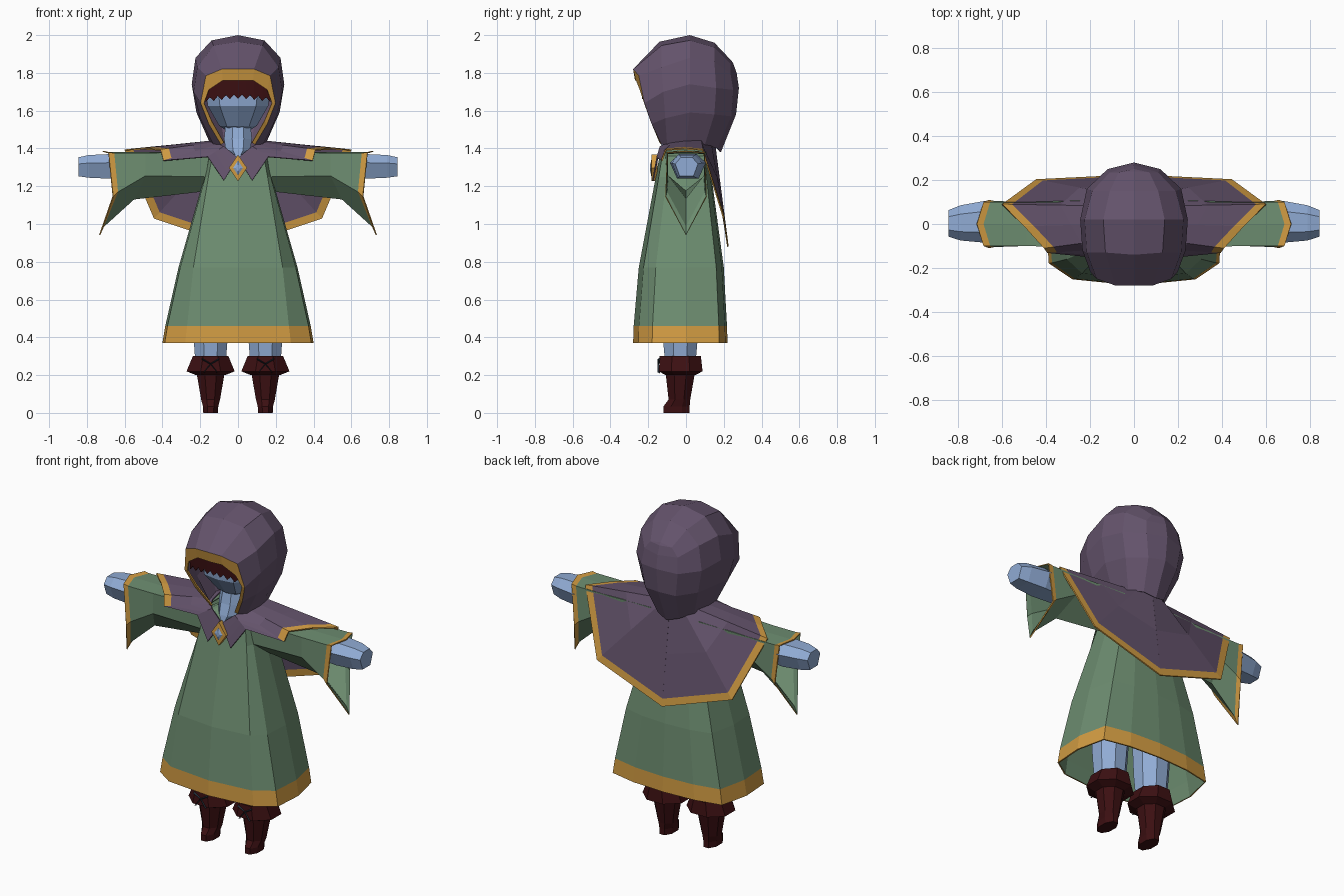
import bpy, bmesh, math

if "Cube" in bpy.data.objects:
    bpy.data.objects.remove(bpy.data.objects["Cube"])

COLORS = {
    "green cloth": (0.155, 0.270, 0.165), "purple cloth": (0.128, 0.087, 0.150),
    "gold trim": (0.640, 0.330, 0.055), "dark red leather": (0.045, 0.005, 0.006),
    "pale blue skin": (0.280, 0.410, 0.660), "dark slate lace": (0.02, 0.03, 0.045)}
MATS = {}
for n, c in COLORS.items():
    MATS[n] = bpy.data.materials.new(n)
    MATS[n].diffuse_color = (*c, 1)
GREEN, PURPLE, GOLD, RED, BLUE, SLATE = COLORS


def loft(name, rings, mats, closed=True, caps=(False, False), rule=None, thick=0, inner=0):
    """Skin a list of equal-length point rings; rule(ring, column) picks the material."""
    bm = bmesh.new()
    rows = [[bm.verts.new(p) for p in r] for r in rings]
    n = len(rows[0])
    for i in range(len(rows) - 1):
        for j in range(n if closed else n - 1):
            k = (j + 1) % n
            f = bm.faces.new((rows[i][j], rows[i][k], rows[i + 1][k], rows[i + 1][j]))
            f.material_index = rule(i, j) if rule else 0
    for flag, row in zip(caps, (rows[0], rows[-1])):
        if flag:
            bm.faces.new(row)
    bmesh.ops.remove_doubles(bm, verts=bm.verts, dist=0.0005)
    bmesh.ops.recalc_face_normals(bm, faces=bm.faces)
    me = bpy.data.meshes.new(name)
    bm.to_mesh(me)
    bm.free()
    for m in mats:
        me.materials.append(MATS[m])
    ob = bpy.data.objects.new(name, me)
    bpy.context.collection.objects.link(ob)
    if thick:
        mod = ob.modifiers.new("thickness", "SOLIDIFY")
        mod.thickness, mod.offset, mod.material_offset = thick, -1, inner
    return ob


def mirror_ring(half):
    """Close a half outline that starts and ends on x = 0."""
    return half + [(-x, y, z) for x, y, z in reversed(half[1:-1])]


def mirror_strip(half):
    """Extend an open half row, starting on x = 0, to both sides."""
    return [(-x, y, z) for x, y, z in reversed(half[1:])] + half


def oval(cx, cy, z, rx, ry, n=8):
    return [(cx + rx * math.cos(math.tau * (i + .5) / n),
             cy + ry * math.sin(math.tau * (i + .5) / n), z) for i in range(n)]


def lerp(a, b, t):
    return tuple(p + (q - p) * t for p, q in zip(a, b))


# Robe: height, half width, front depth, back depth, front corner ratio
rings = []
for z, w, f, b, k in [(.37, .40, .28, .22, .70), (.46, .385, .277, .217, .70),
                      (.77, .315, .25, .20, .75), (1.25, .178, .16, .135, .88),
                      (1.36, .16, .14, .125, .85), (1.405, .09, .10, .10, .7)]:
    rings.append(mirror_ring([(0, -f, z), (k * w, -.9 * f, z), (.97 * w, -.64 * f, z), (w, 0, z),
                              (.9 * w, .8 * b, z), (.5 * w, .95 * b, z), (0, b, z)]))
loft("robe", rings, [GOLD, GREEN], rule=lambda i, j: int(i > 0), thick=.008, inner=1)

for s, side in ((1, "left"), (-1, "right")):
    # Hanging sleeve with pointed cuff
    def section(top, low, ridge, peak):
        (tx, ty, tz), (lx, ly, lz) = top, low
        pts = [(tx, -ty, tz), peak, (tx, ty, tz), (lx, ly, lz), ridge, (lx, -ly, lz)]
        return [(s * x, y, z) for x, y, z in pts]
    loft(side + "_sleeve", [
        section((.15, .11, 1.385), (.17, .10, 1.25), (.20, 0, 1.17), (.15, 0, 1.39)),
        section((.49, .10, 1.375), (.49, .10, 1.255), (.55, 0, 1.13), (.49, 0, 1.38)),
        section((.655, .10, 1.375), (.635, .105, 1.17), (.71, 0, .985), (.685, 0, 1.38)),
        section((.685, .10, 1.38), (.66, .11, 1.145), (.73, 0, .94), (.715, 0, 1.388))],
        [GOLD, GREEN], rule=lambda i, j: int(i < 2), thick=.006, inner=1)

    # Arm with mitten hand
    arm = []
    for x, cy, ry, cz, rz in [(.45, 0, .07, 1.305, .055), (.68, .01, .095, 1.305, .065),
                              (.79, .005, .08, 1.305, .06), (.845, .003, .06, 1.303, .05)]:
        arm.append([(s * x, cy + ry * a, cz + rz * b) for a, b in
                    [(-1, .3), (-.5, 1), (.5, 1), (1, .3), (.6, -1), (-.6, -1)]])
    loft(side + "_arm", arm, [BLUE], caps=(True, True))

    # Leg
    c = s * .145
    loft(side + "_leg", [oval(c, -.03, .24, .085, .085), oval(c, -.03, .40, .098, .10),
                         oval(c, -.02, .85, .12, .13)], [BLUE], caps=(True, True))

    # Boot with flared cuff and short toe
    loft(side + "_boot", [
        oval(s * .145, -.05, 0, .042, .075), oval(s * .145, -.05, .035, .044, .075),
        oval(s * .145, -.035, .07, .054, .062), oval(s * .145, -.03, .22, .082, .085),
        oval(s * .145, -.03, .26, .09, .09)], [RED], caps=(True, True))
    loft(side + "_boot_cuff", [
        oval(c, -.03, .20, .083, .085), oval(c, -.028, .22, .138, .125),
        oval(c, -.03, .30, .102, .118), oval(c, -.03, .295, .086, .09)], [RED])

    # Boot lace bow
    for d in (-1, 1):
        for name, dx, z in (("loop", .045, .285), ("tail", .035, .215)):
            loft(f"{side}_lace_{name}", [
                [(c, -.143, .263), (c, -.15, .263), (c, -.143, .256)],
                [(c + d * dx, -.138, z + .006), (c + d * dx, -.152, z), (c + d * dx, -.138, z - .006)]],
                [SLATE], caps=(True, True))

# Shoulder cape: neck and hem point of each column, front to back
columns = [((0, -.152, 1.35), (.075, -.175, 1.23)), ((.075, -.135, 1.41), (.16, -.152, 1.355)),
           ((.10, -.11, 1.42), (.395, -.128, 1.335)), ((.115, -.07, 1.43), (.41, -.108, 1.392)),
           ((.12, 0, 1.44), (.50, -.01, 1.398)), ((.115, .08, 1.44), (.60, .088, 1.392)),
           ((.08, .13, 1.43), (.445, .20, 1.03)), ((0, .15, 1.43), (0, .222, .88))]
rows = [[], [], [], []]
for a, b in columns:
    t = 1 - .045 / math.dist(a, b)
    for row, u in zip(rows, (0, .5 * t, t, 1)):
        row.append(lerp(a, b, u))
n = len(columns)
for s, side in ((1, "left"), (-1, "right")):
    half = [[(s * x, y, z) for x, y, z in r] for r in rows]
    cape = loft(side + "_cape", half, [GOLD, PURPLE], closed=False,
                rule=lambda i, j: int(i < 2 or j < 2), thick=.008)
    cape.modifiers[0].offset = 0

# Hood: arches from the face opening to the back seam, each from crown to neck
arches = [
    [(0, -.27, 1.76), (.08, -.265, 1.76), (.155, -.245, 1.71), (.18, -.222, 1.64), (.14, -.188, 1.545), (.075, -.14, 1.43)],
    [(0, -.28, 1.82), (.085, -.28, 1.82), (.17, -.25, 1.785), (.198, -.22, 1.64), (.155, -.182, 1.53), (.09, -.13, 1.42)],
    [(0, -.14, 1.965), (.13, -.13, 1.945), (.215, -.13, 1.83), (.235, -.12, 1.70), (.20, -.11, 1.56), (.13, -.10, 1.42)],
    [(0, .02, 2.0), (.14, .02, 1.972), (.225, .02, 1.88), (.245, .02, 1.74), (.22, .02, 1.59), (.145, 0, 1.42)],
    [(0, .15, 1.96), (.11, .15, 1.935), (.19, .15, 1.86), (.215, .16, 1.72), (.185, .15, 1.58), (.125, .10, 1.42)],
    [(0, .24, 1.865), (.07, .235, 1.85), (.11, .235, 1.80), (.12, .25, 1.71), (.10, .24, 1.57), (.07, .165, 1.40)],
    [(0, .24, 1.865), (0, .25, 1.85), (0, .268, 1.80), (0, .28, 1.72), (0, .265, 1.58), (0, .185, 1.38)]]
loft("hood", [mirror_strip(a) for a in arches], [GOLD, PURPLE], closed=False,
     rule=lambda i, j: int(i > 0), thick=.008)

# Head tapering to the chin
head = []
for z, w, f, b in [(1.50, .07, -.09, .05), (1.52, .10, -.12, .08), (1.625, .16, -.195, .13),
                   (1.69, .17, -.20, .15), (1.80, .15, -.17, .14)]:
    head.append(mirror_ring([(0, f, z), (.6 * w, f + .015, z), (w, f + .09, z), (w, .3 * b, z),
                             (.6 * w, b, z), (0, b, z)]))
loft("head", head, [BLUE], caps=(True, True))

# Neck running down to the collar point
loft("neck", [oval(0, -.03, 1.54, .07, .075), oval(0, -.04, 1.45, .08, .085),
              oval(0, -.06, 1.39, .07, .085), oval(0, -.115, 1.345, .015, .035)],
     [BLUE], caps=(True, True))

# Jagged fringe of hair
top, tips = [], []
for i in range(17):
    x = -.172 + .0215 * i
    y = -.238 + .9 * x * x
    top.append((x, y, 1.785 - 2.2 * x * x))
    tips.append((x, y + .006, (1.685 if i % 2 else 1.662) - .6 * x * x))
loft("hair_fringe", [top, tips], [RED], closed=False, thick=.008)

# Collar brooch: gold diamond with a pale gem
def diamond(y, r):
    return [(0, y, 1.297 + .07 * r), (.048 * r, y, 1.297), (0, y, 1.297 - .07 * r), (-.048 * r, y, 1.297)]
loft("brooch", [diamond(-.15, 1), diamond(-.182, 1), diamond(-.184, .6)], [GOLD], caps=(True, True))
loft("brooch_gem", [diamond(-.183, .6), diamond(-.19, .25)], [BLUE], caps=(False, True))

for m in bpy.data.materials:
    if m.users and not m.is_grease_pencil:
        m.use_nodes = True
        m.node_tree.nodes["Principled BSDF"].inputs["Base Color"].default_value = m.diffuse_color
